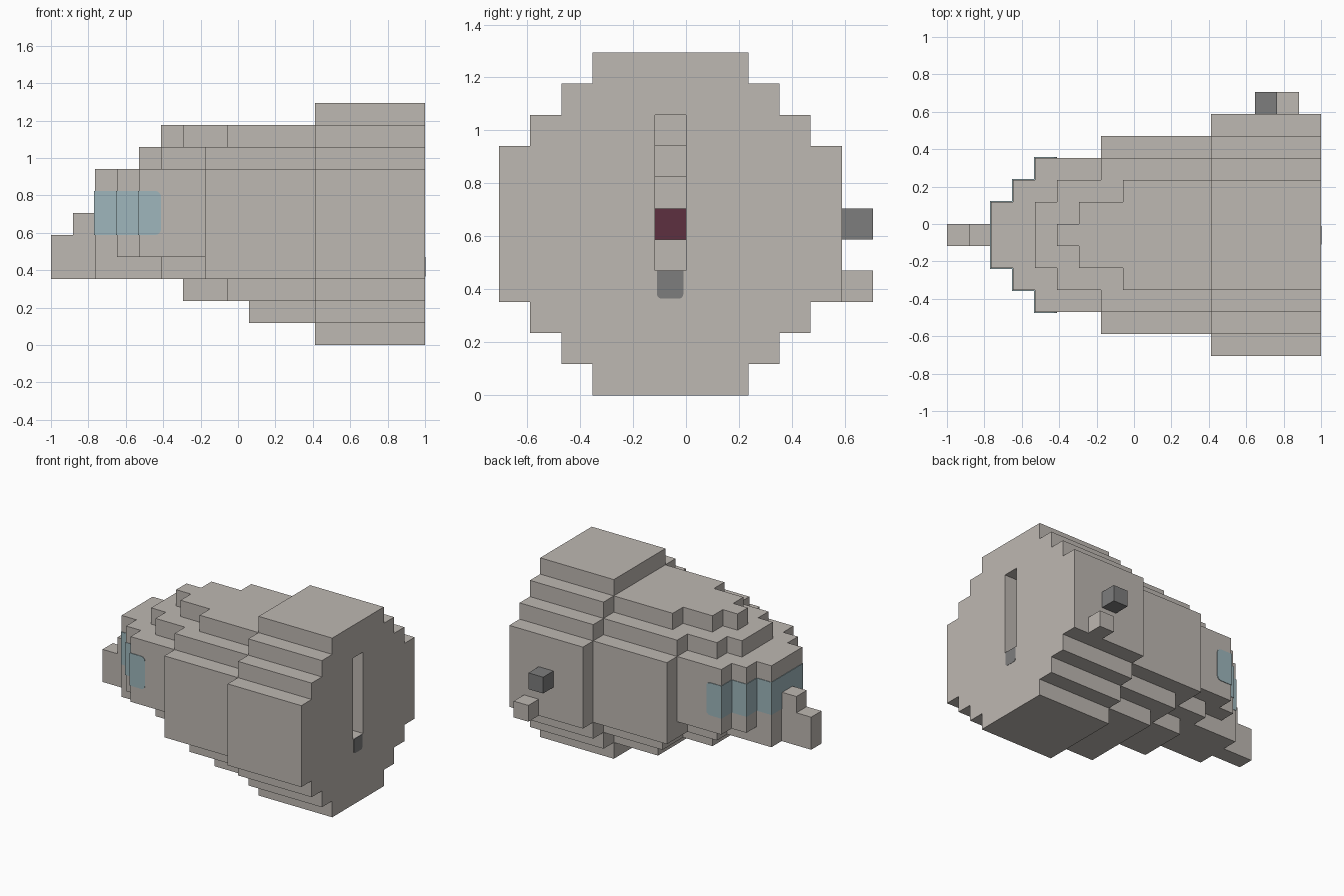
import bpy, bmesh
from mathutils import Vector

cube = bpy.data.objects.get("Cube")
if cube:
    bpy.data.objects.remove(cube, do_unlink=True)

U = 2 / 17                       # one block
ORIGIN = Vector((-1, -6 * U, 0))


def material(name, rgb):
    m = bpy.data.materials.new(name)
    m.use_nodes = True
    m.diffuse_color = (*rgb, 1)
    m.node_tree.nodes["Principled BSDF"].inputs["Base Color"].default_value = (*rgb, 1)
    return m


STONE = material("warm grey", (0.515, 0.479, 0.445))
DARK = material("dark grey", (0.205, 0.205, 0.205))
GLASS = material("pale blue glass", (0.342, 0.468, 0.503))
RED = material("dark red", (0.109, 0.03, 0.05))


def finish(bm, name, mats):
    mesh = bpy.data.meshes.new(name)
    bm.to_mesh(mesh)
    bm.free()
    for m in mats:
        mesh.materials.append(m)
    obj = bpy.data.objects.new(name, mesh)
    bpy.context.collection.objects.link(obj)
    return obj


def blocks(name, cells, mats, paint=lambda cell, axis, side: 0):
    """Outer skin of a set of unit blocks, with flat areas merged."""
    bm = bmesh.new()
    for cell in cells:
        for axis in range(3):
            for side in (0, 1):
                near = list(cell)
                near[axis] += 2 * side - 1
                if tuple(near) in cells:
                    continue
                a, b = (axis + 1) % 3, (axis + 2) % 3
                ring = []
                for da, db in ((0, 0), (1, 0), (1, 1), (0, 1)):
                    p = Vector(cell)
                    p[axis] += side
                    p[a] += da
                    p[b] += db
                    ring.append(bm.verts.new(ORIGIN + p * U))
                if side == 0:
                    ring.reverse()
                bm.faces.new(ring).material_index = paint(cell, axis, side)
    bmesh.ops.remove_doubles(bm, verts=bm.verts, dist=0.001)
    bmesh.ops.dissolve_limit(bm, angle_limit=0.02, verts=bm.verts,
                             edges=bm.edges, delimit={'MATERIAL'})
    return finish(bm, name, mats)


def box(name, lo, hi, mat, round_edges=None, radius=0.03):
    """Box between two corners; chosen edges are rounded."""
    lo, hi = Vector(lo), Vector(hi)
    bm = bmesh.new()
    bmesh.ops.create_cube(bm, size=1)
    for v in bm.verts:
        v.co = Vector((lo[n] if v.co[n] < 0 else hi[n]) for n in range(3))
    if round_edges:
        edges = [e for e in bm.edges if round_edges(*(v.co for v in e.verts))]
        bmesh.ops.bevel(bm, geom=edges, offset=radius, segments=3,
                        profile=0.5, affect='EDGES')
    return finish(bm, name, [mat])


# Stepped hull: per layer, (first column, inset from full width)
MIDDLE = [(2, 4), (3, 3), (4, 2), (7, 1), (12, 0)]
LAYERS = [
    [(12, 3)],
    [(9, 3), (12, 2)],
    [(6, 4), (8, 2), (12, 1)],
    [(2, 4), (5, 3), (7, 1), (12, 0)],
    MIDDLE, MIDDLE, MIDDLE, MIDDLE,
    [(4, 4), (5, 3), (7, 2), (12, 1)],
    [(5, 5), (6, 4), (8, 3), (12, 2)],
    [(12, 3)],
]
hull = set()
for k, steps in enumerate(LAYERS):
    for i in range(steps[0][0], 17):
        inset = [s[1] for s in steps if s[0] <= i][-1]
        hull |= {(i, j, k) for j in range(inset, 11 - inset)}

# Slot in the end wall, stepped in depth, with a red block inside
for k, start in zip(range(4, 9), (13, 12, 11, 12, 13)):
    hull -= {(i, 5, k) for i in range(start, 17)}
blocks("hull", hull, [STONE, RED],
       lambda c, axis, side: int(c == (11, 5, 5) and axis == 0 and side == 1))

# Prow and side knobs
blocks("prow", {(0, 5, 3), (0, 5, 4), (1, 5, 3), (1, 5, 4), (1, 5, 5)}, [STONE])
blocks("upper_knob", {(14, 11, 5)}, [DARK])
blocks("lower_knob", {(15, 11, 3)}, [STONE])

# Window band wrapped round the stepped nose
E = 0.004
for n, name in enumerate(("front_window", "middle_window", "rear_window")):
    i, inset = MIDDLE[n]
    lo = ORIGIN + Vector((i, inset, 5)) * U - Vector((E, E, 0))
    hi = ORIGIN + Vector((i + 1, 11 - inset, 7)) * U + Vector((0, E, 0))
    rear = hi.x - 0.001
    box(name, lo, hi, GLASS,
        (lambda a, b: a.x > rear and b.x > rear and abs(a.z - b.z) < E) if n == 2 else None)

# Small plate below the slot
box("slot_plate", (0.995, -0.11, 0.365), (1.002, -0.01, 3 * U + U), DARK,
    lambda a, b: max(a.z, b.z) < 0.4 and abs(a.y - b.y) < E, 0.018)
